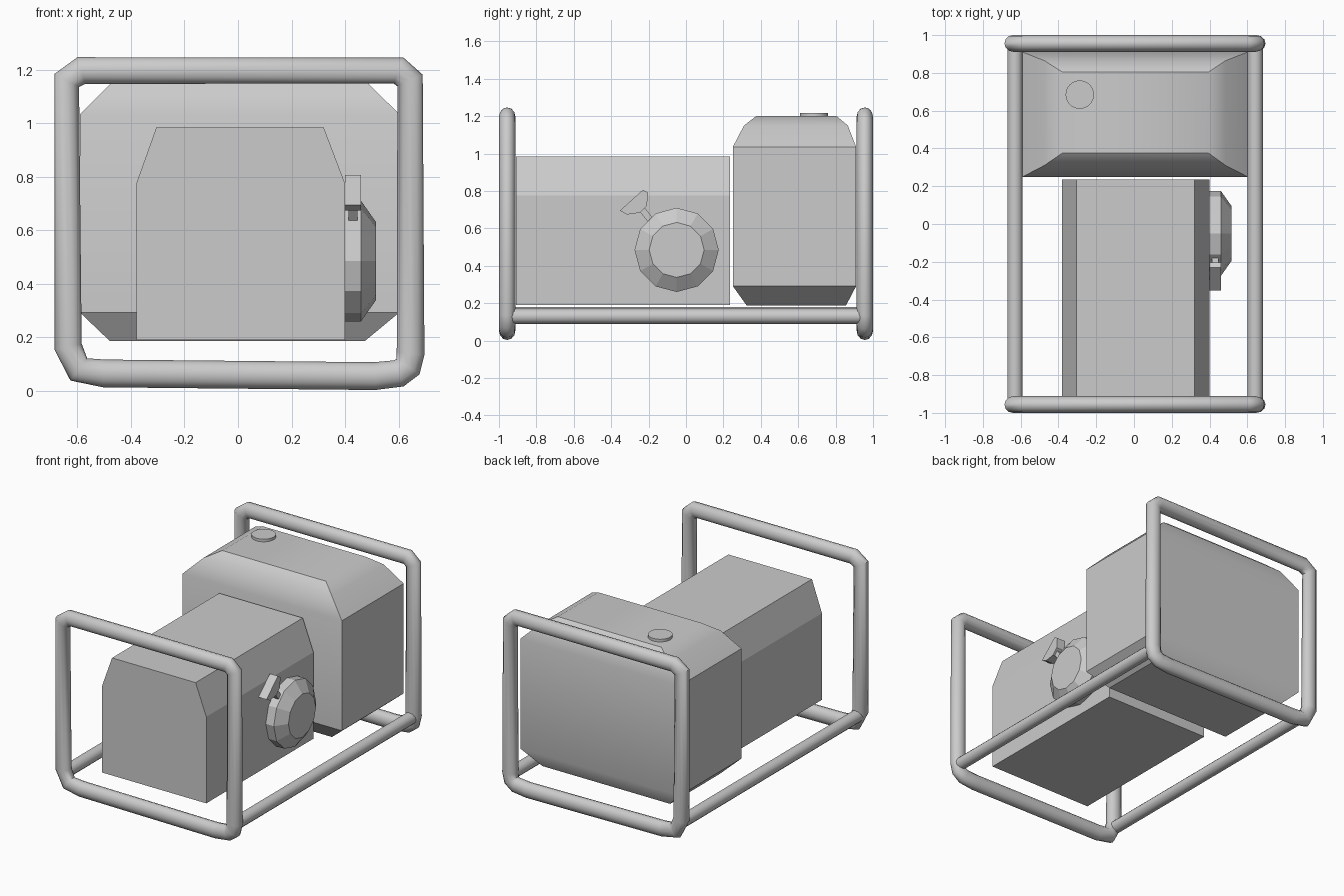
import bpy
import math
from mathutils import Vector

cube = bpy.data.objects.get("Cube")
if cube:
    bpy.data.objects.remove(cube, do_unlink=True)

# One plain grey for the whole machine
GREY = (0.6, 0.6, 0.6, 1)
grey = bpy.data.materials.new("plain grey")
grey.use_nodes = True
grey.diffuse_color = GREY
grey.node_tree.nodes["Principled BSDF"].inputs["Base Color"].default_value = GREY


def activate(obj):
    bpy.ops.object.select_all(action="DESELECT")
    obj.select_set(True)
    bpy.context.view_layer.objects.active = obj


def smooth(obj, angle):
    activate(obj)
    bpy.ops.object.shade_smooth_by_angle(angle=math.radians(angle))


def loft(name, rings):
    """Skin a stack of equal-length closed rings and cap both ends."""
    n, last = len(rings[0]), len(rings) - 1
    faces = [(k * n + i, k * n + (i + 1) % n, (k + 1) * n + (i + 1) % n, (k + 1) * n + i)
             for k in range(last) for i in range(n)]
    faces += [tuple(reversed(range(n))), tuple(range(last * n, last * n + n))]
    mesh = bpy.data.meshes.new(name)
    mesh.from_pydata([p for ring in rings for p in ring], [], faces)
    mesh.materials.append(grey)
    obj = bpy.data.objects.new(name, mesh)
    bpy.context.collection.objects.link(obj)
    activate(obj)
    bpy.ops.object.mode_set(mode="EDIT")
    bpy.ops.mesh.select_all(action="SELECT")
    bpy.ops.mesh.normals_make_consistent(inside=False)
    bpy.ops.object.mode_set(mode="OBJECT")
    return obj


def tube(name, points, radius, cyclic=False, flatten=1.0):
    """Round bar along a path of straight pieces."""
    curve = bpy.data.curves.new(name, "CURVE")
    curve.dimensions = "3D"
    curve.bevel_depth = radius
    curve.bevel_resolution = 4
    curve.use_fill_caps = True
    spline = curve.splines.new("POLY")
    spline.points.add(len(points) - 1)
    for point, co in zip(spline.points, points):
        point.co = (*co, 1)
    spline.use_cyclic_u = cyclic
    curve.materials.append(grey)
    obj = bpy.data.objects.new(name, curve)
    bpy.context.collection.objects.link(obj)
    obj.scale.y = flatten
    activate(obj)
    bpy.ops.object.convert(target="MESH")
    smooth(bpy.context.object, 50)
    return bpy.context.object


# End hoops of the carrying frame
hoop = [(-0.64, 1.16), (-0.585, 1.197), (0.6, 1.197), (0.643, 1.16),
        (0.645, 0.14), (0.635, 0.09), (0.6, 0.065), (0.51, 0.055),
        (-0.5, 0.065), (-0.595, 0.08), (-0.635, 0.165)]
for name, y in (("front_hoop", -0.956), ("rear_hoop", 0.956)):
    bar = tube(name, [(x, 0, z) for x, z in hoop], 0.052, True, 0.85)
    bar.location.y = y

# Long rails joining the hoops
for name, x, z in (("left_rail", 0.642, 0.13), ("right_rail", -0.63, 0.14)):
    tube(name, [(x, -0.94, z), (x, 0.94, z)], 0.041)

# Main housing with sloped upper corners
profile = [(-0.38, 0.19), (0.4, 0.19), (0.4, 0.775), (0.32, 0.985),
           (-0.305, 0.985), (-0.38, 0.775)]
loft("housing", [[(x, y, z) for x, z in profile] for y in (-0.91, 0.235)])

# Tank with tapered base and shouldered top: x0, x1, y0, y1, z
levels = [(-0.48, 0.475, 0.325, 0.855, 0.187), (-0.59, 0.602, 0.25, 0.91, 0.292),
          (-0.59, 0.602, 0.25, 0.91, 1.035), (-0.475, 0.485, 0.31, 0.865, 1.15),
          (-0.38, 0.395, 0.375, 0.805, 1.2)]
tank = loft("tank", [[(a, c, z), (b, c, z), (b, d, z), (a, d, z)]
                     for a, b, c, d, z in levels])
smooth(tank, 32)

# Filler cap
bpy.ops.mesh.primitive_cylinder_add(vertices=32, radius=0.075, depth=0.03,
                                    location=(-0.287, 0.685, 1.203))
cap = bpy.context.object
cap.name = "filler_cap"
cap.data.materials.append(grey)
smooth(cap, 40)

# Twelve-sided starter cover
SIDES = 12
cover = []
for x, r in ((0.395, 0.225), (0.46, 0.225), (0.515, 0.147)):
    turns = [2 * math.pi * i / SIDES for i in range(SIDES)]
    cover.append([(x, -0.05 + r * math.cos(t), 0.485 + r * math.sin(t)) for t in turns])
loft("starter_cover", cover)

# Pull handle and its stem
grip = [(-0.353, 0.695), (-0.315, 0.674), (-0.246, 0.684), (-0.209, 0.722),
        (-0.203, 0.79), (-0.23, 0.807)]
loft("pull_handle", [[(x, y, z) for y, z in grip] for x in (0.4, 0.46)])
start, end = Vector((0.43, -0.25, 0.72)), Vector((0.43, -0.17, 0.62))
across = (end - start).cross(Vector((1, 0, 0))).normalized() * 0.017
side = Vector((0.017, 0, 0))
loft("handle_stem", [[p + across + side, p - across + side, p - across - side,
                      p + across - side] for p in (start, end)])
